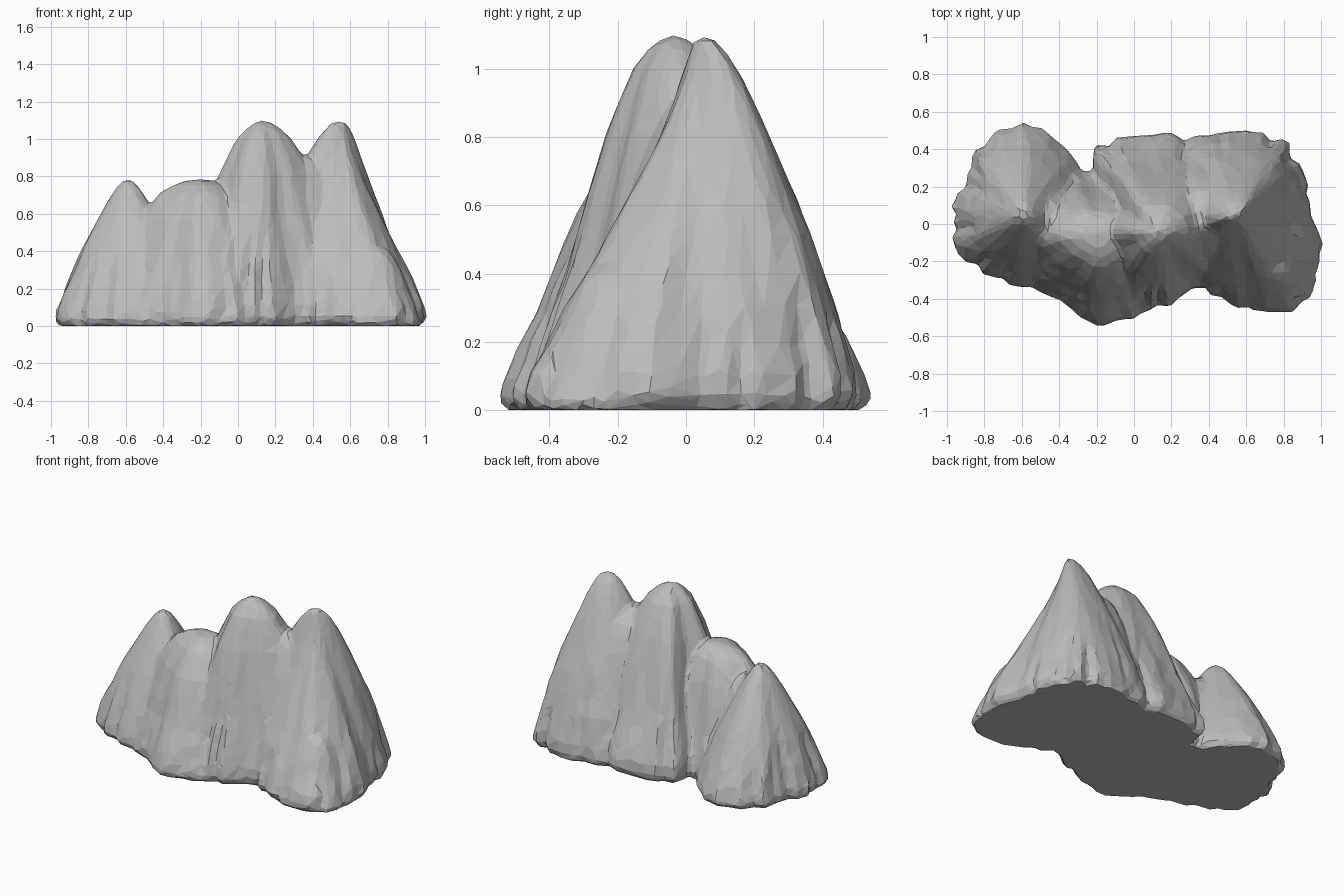
import bpy, bmesh, math, random

random.seed(7)
if "Cube" in bpy.data.objects:
    bpy.data.objects.remove(bpy.data.objects["Cube"], do_unlink=True)

SEGMENTS = 60

# Slope profiles: (share of footprint radius, share of peak height)
ROUND = [(0.95, 0), (1, 0.04), (0.98, 0.1), (0.91, 0.18), (0.83, 0.27),
         (0.74, 0.37), (0.65, 0.48), (0.57, 0.59), (0.46, 0.73),
         (0.36, 0.83), (0.27, 0.91), (0.17, 0.96), (0.08, 0.99)]
SHARP = [(0.95, 0), (1, 0.04), (0.98, 0.1), (0.92, 0.18), (0.85, 0.27),
         (0.76, 0.36), (0.66, 0.47), (0.57, 0.56), (0.44, 0.68),
         (0.32, 0.79), (0.22, 0.88), (0.13, 0.95), (0.06, 0.99)]

# Lobes: summit, profile, steepness, hollow of the front right flank,
# footprint radius every 30 degrees from +x
LOBES = {
    "right_peak": ((0.55, 0.04, 1.1), SHARP, 1, 0.6,
                   (.41, .43, .48, .46, .48, .5, .54, .48, .45, .48, .58, .51)),
    "main_peak": ((0.13, -0.04, 1.1), ROUND, 1, 0,
                  (.58, .58, .56, .52, .58, .43, .51, .43, .47, .42, .36, .45)),
    "middle_dome": ((-0.2, -0.06, 0.785), ROUND, 0.78, 0,
                    (.5, .45, .38, .33, .4, .5, .6, .46, .41, .48, .49, .49)),
    "left_peak": ((-0.59, 0.05, 0.785), SHARP, 0.95, 0,
                  (.4, .38, .42, .49, .46, .38, .39, .41, .38, .39, .43, .44)),
    "right_saddle": ((0.37, 0, 0.915), ROUND, 0.8, 0.3,
                     (.45, .4, .43, .47, .43, .4, .45, .36, .33, .34, .34, .38)),
    "left_saddle": ((-0.45, 0, 0.66), ROUND, 0.85, 0,
                    (.28, .28, .3, .33, .3, .28, .28, .28, .3, .33, .3, .28)),
    "front_foot": ((0.74, -0.22, 0.43), ROUND, 0.9, 0,
                   (.25, .26, .28, .3, .3, .3, .3, .28, .27, .25, .26, .26)),
}


def footprint(radii, turn):
    """Smoothly blended radius at a turn between 0 and 1."""
    spot = turn * len(radii)
    i = int(spot)
    f = spot - i
    f = f * f * (3 - 2 * f)
    return radii[i % len(radii)] * (1 - f) + radii[(i + 1) % len(radii)] * f


def add_lobe(bm, summit, profile, steep, hollow, radii):
    """One closed mountain lobe with chipped grooves running down its sides."""
    cx, cy, height = summit
    chips = []
    for _ in range(SEGMENTS):
        depth = random.uniform(-0.035, 0.025)
        if random.random() < 0.15:
            depth = -0.09
        chips.append((depth, random.uniform(0.25, 0.65)))
    rings = []
    for share, level in profile:
        ring = []
        for s in range(SEGMENTS):
            angle = math.tau * s / SEGMENTS
            depth, start = chips[s]
            fade = max(0, min(1, (start - level) / 0.2))
            power = steep + hollow * max(-0.25, math.cos(angle + math.pi / 3))
            r = footprint(radii, s / SEGMENTS) * share ** power
            r *= 1 + depth * fade + random.uniform(-0.018, 0.018)
            ring.append(bm.verts.new((cx + r * math.cos(angle),
                                      cy + r * math.sin(angle),
                                      height * level)))
        rings.append(ring)
    tip = bm.verts.new(summit)
    bm.faces.new(rings[0][::-1])
    for s in range(SEGMENTS):
        n = (s + 1) % SEGMENTS
        for low, high in zip(rings, rings[1:]):
            bm.faces.new((low[s], low[n], high[n], high[s]))
        bm.faces.new((rings[-1][s], rings[-1][n], tip))


# Overlapping lobes in one mesh
bm = bmesh.new()
for lobe in LOBES.values():
    add_lobe(bm, *lobe)
mesh = bpy.data.meshes.new("rock_lobes")
bm.to_mesh(mesh)
bm.free()
rock = bpy.data.objects.new("rock_mountain", mesh)
bpy.context.scene.collection.objects.link(rock)

# Fuse the lobes, soften the saddles, then break into flat facets
fuse = rock.modifiers.new("fuse", "REMESH")
fuse.mode = "VOXEL"
fuse.voxel_size = 0.018
soften = rock.modifiers.new("soften", "SMOOTH")
soften.factor = 0.5
soften.iterations = 4
facet = rock.modifiers.new("facet", "DECIMATE")
facet.ratio = 0.05
bpy.context.view_layer.update()
graph = bpy.context.evaluated_depsgraph_get()
final = bpy.data.meshes.new_from_object(rock.evaluated_get(graph))
rock.modifiers.clear()
rock.data = final
final.name = "rock_mountain"
bpy.data.meshes.remove(mesh)
for face in final.polygons:
    face.use_smooth = False

# Stone colour
stone = bpy.data.materials.new("grey_stone")
stone.use_nodes = True
grey = (0.5, 0.5, 0.5, 1)
stone.diffuse_color = grey
bsdf = next(n for n in stone.node_tree.nodes if n.type == "BSDF_PRINCIPLED")
bsdf.inputs["Base Color"].default_value = grey
bsdf.inputs["Roughness"].default_value = 0.9
final.materials.clear()
final.materials.append(stone)
